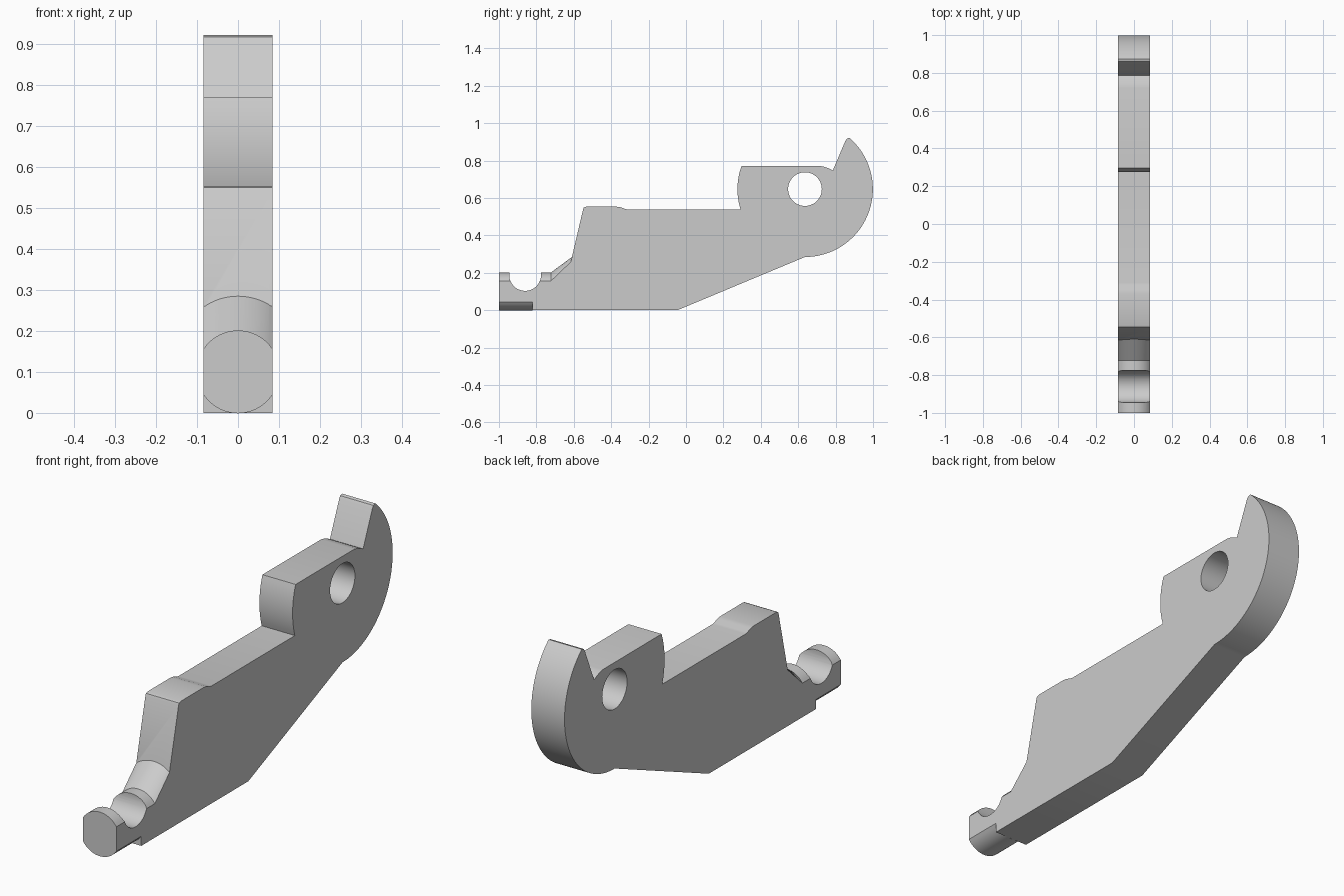
import bpy, bmesh
from math import sin, cos, pi, sqrt, radians

cube = bpy.data.objects.get("Cube")
if cube:
    bpy.data.objects.remove(cube, do_unlink=True)

HALF = 0.084            # half thickness of the lever
PIVOT = (0.636, 0.647)  # y, z of the pivot hole
NOSE_Z = 0.1            # height of the nose axis

grey = bpy.data.materials.new("satin grey")
grey.use_nodes = True
grey.diffuse_color = (0.6, 0.6, 0.6, 1)
grey.node_tree.nodes["Principled BSDF"].inputs["Base Color"].default_value = (0.6, 0.6, 0.6, 1)


def make(name, bm):
    bmesh.ops.recalc_face_normals(bm, faces=bm.faces)
    mesh = bpy.data.meshes.new(name)
    bm.to_mesh(mesh)
    bm.free()
    mesh.materials.append(grey)
    obj = bpy.data.objects.new(name, mesh)
    bpy.context.collection.objects.link(obj)
    return obj


def arc(centre, radius, start, end, steps):
    angles = [radians(start + (end - start) * i / steps) for i in range(steps + 1)]
    return [(centre[0] + radius * cos(a), centre[1] + radius * sin(a)) for a in angles]


def loft(name, rings):
    bm = bmesh.new()
    loops = [[bm.verts.new(p) for p in ring] for ring in rings]
    for a, b in zip(loops, loops[1:]):
        for i in range(len(a)):
            j = (i + 1) % len(a)
            bm.faces.new((a[i], a[j], b[j], b[i]))
    bm.faces.new(loops[0])
    bm.faces.new(loops[-1][::-1])
    return make(name, bm)


def extrude(name, outline, half):
    return loft(name, [[(x, y, z) for y, z in outline] for x in (-half, half)])


def combine(target, other, operation):
    mod = target.modifiers.new(operation.lower(), 'BOOLEAN')
    mod.operation, mod.solver, mod.object = operation, 'EXACT', other
    bpy.context.view_layer.objects.active = target
    bpy.ops.object.modifier_apply(modifier=mod.name)
    bpy.data.objects.remove(other, do_unlink=True)


# Side outline of the lever plate, clockwise from the lower front
outline = [(-0.615, 0), (-0.615, 0.262), (-0.55, 0.54), (-0.546, 0.549), (-0.535, 0.553),
           (-0.37, 0.553), (-0.35, 0.55), (-0.325, 0.541), (-0.31, 0.538)]
outline += arc(PIVOT, 0.361, 197.5, 160, 12)           # rounded heel of the hub
outline += [(0.72, 0.77), (0.74, 0.766), (0.765, 0.757), (0.785, 0.747), (0.852, 0.905), (0.86, 0.917)]
outline += arc(PIVOT, 0.363, 49, -90, 40)              # sweeping back edge
outline += [(-0.045, 0)]
lever = extrude("lever", outline, HALF)


# Round nose with flat sides, flaring into the plate
def section(y, radius, round_below):
    xs = [HALF * i / 10 for i in range(-10, 11)]
    top = [(x, y, NOSE_Z + sqrt(radius ** 2 - x * x)) for x in xs]
    low = [(x, y, NOSE_Z - sqrt(radius ** 2 - x * x) if round_below else 0) for x in xs]
    return top + low[::-1]


nose = loft("nose", [section(-1, 0.101, True), section(-0.82, 0.101, True),
                     section(-0.82, 0.101, False), section(-0.722, 0.101, False),
                     section(-0.605, 0.188, False)])
combine(lever, nose, 'UNION')

# Cross notch in the nose and pivot hole in the hub
combine(lever, extrude("notch", arc((-0.86, 0.188), 0.085, 180, 360, 24)
                       + [(-0.775, 0.25), (-0.945, 0.25)], 0.2), 'DIFFERENCE')
combine(lever, extrude("pivot_hole", arc(PIVOT, 0.09, 0, 352.5, 47), 0.2), 'DIFFERENCE')

# Smooth curves, sharp edges
bpy.ops.object.select_all(action='DESELECT')
lever.select_set(True)
bpy.context.view_layer.objects.active = lever
bpy.ops.object.shade_smooth_by_angle(angle=radians(25))
